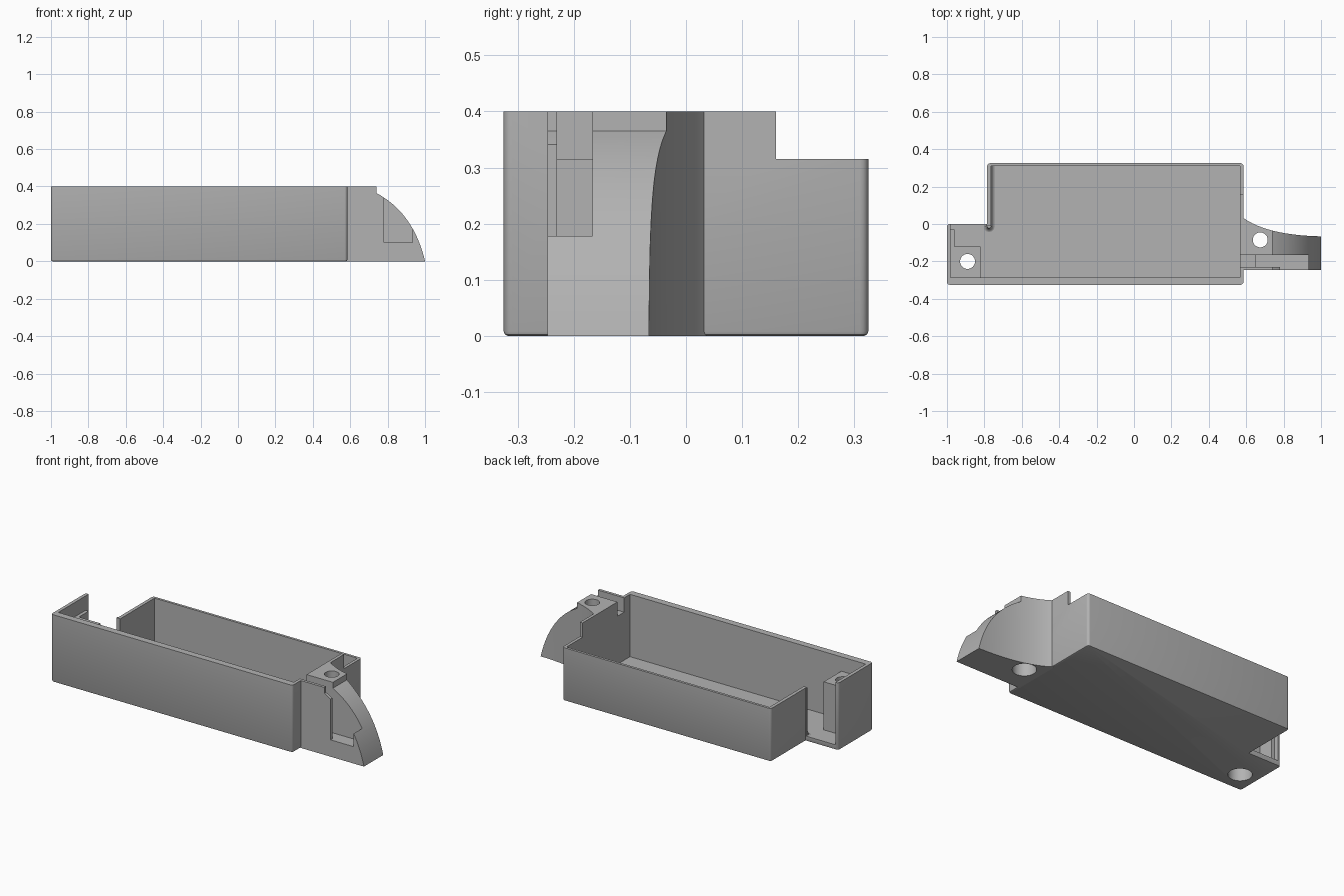
import bpy, bmesh, math
from mathutils import Matrix, Vector

if "Cube" in bpy.data.objects:
    bpy.data.objects.remove(bpy.data.objects["Cube"])

grey = bpy.data.materials.new("plain_grey")
grey.use_nodes = True
grey.diffuse_color = (0.45, 0.45, 0.45, 1)
grey.node_tree.nodes["Principled BSDF"].inputs["Base Color"].default_value = (0.45, 0.45, 0.45, 1)


def finish(name, bm):
    bmesh.ops.recalc_face_normals(bm, faces=bm.faces)
    me = bpy.data.meshes.new(name)
    bm.to_mesh(me)
    bm.free()
    me.materials.append(grey)
    ob = bpy.data.objects.new(name, me)
    bpy.context.collection.objects.link(ob)
    return ob


def prism(name, pts, lo, hi, axis="z", corner=0, chamfer=0):
    """Extrude an outline along z (outline in xy) or y (outline in xz)."""
    bm = bmesh.new()
    place = (lambda p: (p[0], p[1], lo)) if axis == "z" else (lambda p: (p[0], lo, p[1]))
    face = bm.faces.new([bm.verts.new(place(p)) for p in pts])
    ext = bmesh.ops.extrude_face_region(bm, geom=[face])
    move = Vector((0, 0, hi - lo)) if axis == "z" else Vector((0, hi - lo, 0))
    for v in ext["geom"]:
        if isinstance(v, bmesh.types.BMVert):
            v.co += move
    bmesh.ops.recalc_face_normals(bm, faces=bm.faces)
    if corner:
        upright = [e for e in bm.edges if e.is_convex
                   and abs(e.verts[0].co.z - e.verts[1].co.z) > 0.1]
        bmesh.ops.bevel(bm, geom=upright, offset=corner, segments=4, profile=0.5, affect="EDGES")
    if chamfer:
        base = [e for e in bm.edges if all(v.co.z < lo + 0.001 for v in e.verts)]
        bmesh.ops.bevel(bm, geom=base, offset=chamfer, segments=2, profile=0.5, affect="EDGES")
    return finish(name, bm)


def box(name, x0, x1, y0, y1, z0, z1):
    return prism(name, [(x0, y0), (x1, y0), (x1, y1), (x0, y1)], z0, z1)


def cylinder(name, x, y, r, z0, z1):
    bm = bmesh.new()
    bmesh.ops.create_cone(bm, cap_ends=True, segments=40, radius1=r, radius2=r, depth=z1 - z0,
                          matrix=Matrix.Translation((x, y, (z0 + z1) / 2)))
    return finish(name, bm)


def combine(ob, tools, operation="DIFFERENCE"):
    bpy.context.view_layer.objects.active = ob
    for t in tools:
        m = ob.modifiers.new("cut", "BOOLEAN")
        m.operation, m.object, m.solver = operation, t, "EXACT"
        bpy.ops.object.modifier_apply(modifier=m.name)


def curve(a, b, c, n=20):
    a, b, c = Vector(a), Vector(b), Vector(c)
    return [tuple((1 - t) ** 2 * a + 2 * t * (1 - t) * b + t * t * c)
            for t in (i / n for i in range(n + 1))]


# Tray with the side extension
shell = prism("tray_shell", [(-1, -.325), (.585, -.325), (.585, .325), (-.785, .325),
                             (-.785, 0), (-1, 0)], 0, .4, corner=.015, chamfer=.008)
cavity = prism("cavity", [(-.98, -.285), (.567, -.285), (.567, .31), (-.765, .31),
                          (-.765, -.012), (-.79, -.012), (-.79, .05), (-.98, .05)], .03, .5)
back_step = box("back_step", -.9, .7, .16, .4, .315, .5)
side_step = box("side_step", -.9, -.6, -.1, .2, .315, .5)

# Arm: curved outline trimmed by a curved plan
arm = prism("arm", [(.572, .4), (.572, 0), (1, 0)]
            + curve((1, 0), (.94, .2575), (.74, .365))[1:] + [(.74, .4)], -.247, .1, "y")
plan = prism("arm_plan", [(.55, -.3), (1.05, -.3), (1.05, -.066)]
             + curve((1, -.066), (.70, -.06), (.572, .042)) + [(.55, .042)], -.1, .5)
combine(arm, [plan], "INTERSECT")

# Screw post inside the extension, with a rib along the outer wall
post = box("screw_post", -.985, -.82, -.29, -.12, .006, .315)
rib = box("wall_rib", -.985, -.96, -.125, -.03, .02, .315)

# Screw holes, pocket and cable channel
holes = []
for x, y in ((-.89, -.2), (.675, -.085)):
    holes += [cylinder("screw_hole", x, y, .04, -.1, .5),
              cylinder("head_recess", x, y, .064, -.1, .25)]
pocket = box("pocket", .78, .932, -.3, -.167, .1, .5)
channel = box("channel", .65, .79, -.23, -.167, .1, .5)
slot = box("slot", .5, .66, -.23, -.167, .315, .5)

combine(shell, [cavity, back_step, side_step, slot] + holes)
combine(arm, [pocket, channel, slot] + holes)
combine(post, holes[:2])
for ob in [cavity, back_step, side_step, plan, pocket, channel, slot] + holes:
    bpy.data.objects.remove(ob)

# Fillet at the foot of the side wall, wrapping round its free end
foot = curve((.035, .029), (.012, .032), (.01, .07), 8)
wall_foot = prism("wall_foot", [(-.775 + r, z) for r, z in foot] + [(-.775, .07), (-.775, .029)],
                  -.012, .312, "y")
bm = bmesh.new()
vs = [bm.verts.new((-.775 - r, -.012, z)) for r, z in foot]
es = [bm.edges.new(p) for p in zip(vs, vs[1:])]
bmesh.ops.spin(bm, geom=vs + es, cent=(-.775, -.012, 0), axis=(0, 0, 1), angle=math.pi, steps=16)
end_foot = finish("wall_end_foot", bm)

# Smooth the curved faces, keep corners sharp
for ob in (shell, arm, post, rib, wall_foot, end_foot):
    bpy.ops.object.select_all(action="DESELECT")
    ob.select_set(True)
    bpy.context.view_layer.objects.active = ob
    bpy.ops.object.shade_smooth_by_angle(angle=math.radians(30))
